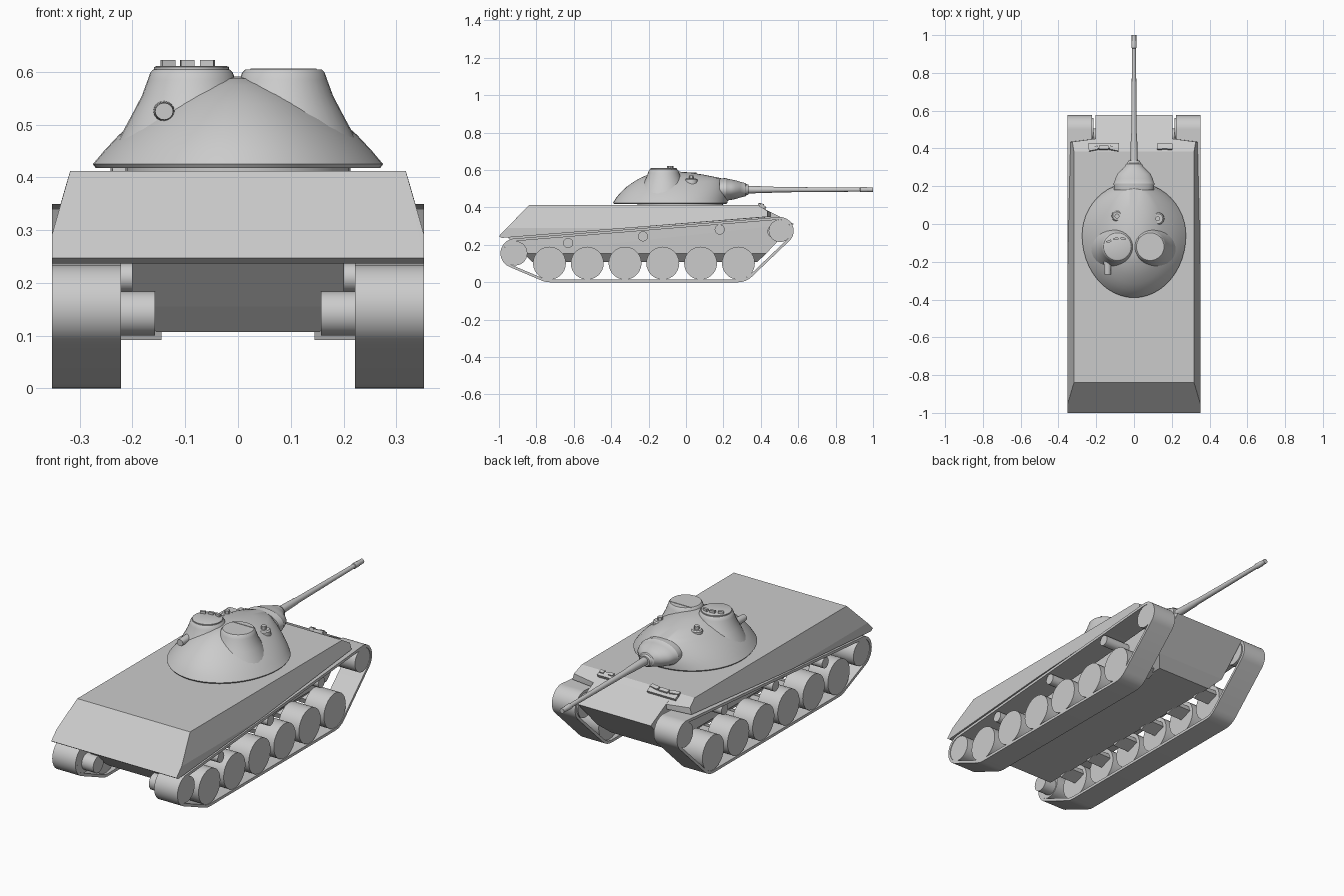
import bpy, bmesh, math
from mathutils import Vector, Matrix
from mathutils.geometry import convex_hull_2d

if "Cube" in bpy.data.objects:
    bpy.data.objects.remove(bpy.data.objects["Cube"])

TAU = 2 * math.pi


def finish(name, bm, smooth=None):
    bmesh.ops.recalc_face_normals(bm, faces=bm.faces[:])
    me = bpy.data.meshes.new(name)
    bm.to_mesh(me)
    bm.free()
    ob = bpy.data.objects.new(name, me)
    bpy.context.collection.objects.link(ob)
    if smooth:
        bpy.ops.object.select_all(action='DESELECT')
        ob.select_set(True)
        bpy.context.view_layer.objects.active = ob
        bpy.ops.object.shade_smooth_by_angle(angle=math.radians(smooth))
    return ob


def loft(name, rings, smooth=None, closed=False):
    """Skin a list of equal-length rings, capped unless closed into a loop."""
    bm = bmesh.new()
    vs = [[bm.verts.new(p) for p in r] for r in rings]
    n = len(vs[0])
    pairs = list(zip(vs, vs[1:])) + ([(vs[-1], vs[0])] if closed else [])
    for a, b in pairs:
        for i in range(n):
            j = (i + 1) % n
            bm.faces.new((a[i], a[j], b[j], b[i]))
    if not closed:
        bm.faces.new(vs[0])
        bm.faces.new(vs[-1])
    return finish(name, bm, smooth)


def lathe(name, axis, loc, profile, n=32, smooth=30):
    """Rings of (distance along axis, radius a, radius b) around an axis."""
    rings = []
    for h, ra, rb in profile:
        ring = []
        for i in range(n):
            c, s = ra * math.cos(TAU * i / n), rb * math.sin(TAU * i / n)
            p = {'x': (h, c, s), 'y': (c, h, s), 'z': (c, s, h)}[axis]
            ring.append(Vector(p) + Vector(loc))
        rings.append(ring)
    return loft(name, rings, smooth)


def disc(name, s, x0, x1, y, z, r, n=28):
    return lathe(name, 'x', (0, y, z), [(s * x0, r, r), (s * x1, r, r)], n)


def solid(name, half):
    """Convex plate body from points on one side, mirrored in x."""
    bm = bmesh.new()
    for x, y, z in half:
        bm.verts.new((x, y, z))
        bm.verts.new((-x, y, z))
    bmesh.ops.convex_hull(bm, input=bm.verts[:])
    bmesh.ops.dissolve_limit(bm, angle_limit=0.02, verts=bm.verts[:], edges=bm.edges[:])
    return finish(name, bm)


def box(name, loc, size, rz=0.0, rx=0.0):
    bm = bmesh.new()
    bmesh.ops.create_cube(bm, size=1, matrix=Matrix.Translation(loc)
                          @ Matrix.Rotation(rz, 4, 'Z') @ Matrix.Rotation(rx, 4, 'X')
                          @ Matrix.Diagonal((*size, 1)))
    return finish(name, bm)


# Hull: sloped upper body and narrower tub with nose
solid("upper_hull", [
    (.318, -.84, .412), (.318, .385, .412), (.353, -.958, .29), (.353, -1, .247),
    (.353, -.985, .237), (.353, -.31, .29), (.327, .435, .382), (.336, .435, .350),
    (.2, .452, .374), (.2, .452, .350)])
solid("lower_hull", [
    (.2, -.95, .237), (.2, -.87, .155), (.155, -.82, .107), (.155, .38, .107),
    (.2, .43, .155), (.205, .577, .312), (.205, .385, .410), (.2, -.82, .40)])

# Running gear on both sides
wheels = [-.73 + .202 * i for i in range(6)]
WZ, WR, T = .102, .088, .014
idler, sprocket = (-.913, .155, .065), (.502, .275, .060)
for s, side in ((-1, "left"), (1, "right")):
    for i, y in enumerate(wheels):
        disc(f"{side}_road_wheel_{i}", s, .235, .35, y, WZ, WR)
        # suspension arm running from hull to wheel hub
        box(f"{side}_arm_{i}", (s * .195, y + .03, .118), (.1, .07, .03), 0, .35)
    disc(f"{side}_idler", s, .222, .35, *idler)
    disc(f"{side}_idler_axle", s, .157, .225, -.90, .142, .042)
    disc(f"{side}_sprocket", s, .215, .35, *sprocket)
    disc(f"{side}_sprocket_axle", s, .157, .225, .47, .272, .035)
    for i, (y, z) in enumerate(((-.63, .21), (-.23, .245), (.18, .282))):
        disc(f"{side}_return_roller_{i}", s, .2, .345, y, z, .027, 16)

    # Track band: hull around the wheel circles
    inner, outer = [], []
    for y, z, r in (idler, sprocket, (wheels[0], WZ, WR), (wheels[-1], WZ, WR)):
        for k in range(32):
            d = Vector((math.cos(TAU * k / 32), math.sin(TAU * k / 32)))
            inner.append(Vector((y, z)) + d * r)
            outer.append(Vector((y, z)) + d * (r + T))
    idx = convex_hull_2d(outer)
    rings = []
    for pts, x in ((inner, .222), (outer, .222), (outer, .353), (inner, .353)):
        rings.append([(s * x, pts[i].x, pts[i].y) for i in idx])
    loft(f"{side}_track", rings, 30, closed=True)

# Turret ring and cast dome: egg outline shrinking with height
lathe("turret_ring", 'z', (0, -.03, 0), [(.405, .213, .228), (.42, .213, .228)], 40)
levels = [  # z, rear y, front y, half width
    (.418, -.385, .215, .270), (.425, -.390, .222, .275), (.45, -.375, .225, .254),
    (.48, -.350, .222, .226), (.51, -.318, .215, .192), (.54, -.275, .203, .152),
    (.557, -.245, .185, .125), (.575, -.205, .095, .088), (.587, -.165, .02, .052),
    (.591, -.12, -.03, .02)]
rings = []
for z, rear, front, hw in levels:
    mid = -.06
    ring = []
    for i in range(48):
        c, sn = math.cos(TAU * i / 48), math.sin(TAU * i / 48)
        ring.append((hw * c, mid + sn * ((front - mid) if sn > 0 else (mid - rear)), z))
    rings.append(ring)
loft("turret_dome", rings, 30)

# Twin hatch drums flaring into the dome
for name, x in (("left", -.088), ("right", .086)):
    lathe(f"{name}_hatch_drum", 'z', (x, -.12, 0),
          [(.46, .145, .145), (.50, .123, .123), (.53, .107, .107), (.555, .094, .094),
           (.585, .083, .083), (.599, .078, .078), (.604, .073, .073)], 32)
lathe("left_hatch_lid", 'z', (-.088, -.12, 0),
      [(.6, .071, .071), (.609, .071, .071), (.611, .066, .066)], 32)
box("right_hatch_hinge", (.086, -.077, .604), (.125, .005, .004))
for i, (x, y, a) in enumerate(((-.133, -.092, .35), (-.096, -.078, .15), (-.058, -.077, -.25))):
    box(f"hatch_periscope_{i}", (x, y, .616), (.026, .012, .013), a)

# Small dome fittings: roof periscopes and rear port
for name, x, y, z, r in (("left", -.09, .042, .552, .028), ("right", .126, .028, .535, .033)):
    lathe(f"{name}_roof_periscope_base", 'z', (x, y, z),
          [(-.03, r * 1.1, r * 1.1), (.014, r, r), (.02, r * .8, r * .8)], 20)
    lathe(f"{name}_roof_periscope_head", 'z', (x, y, z),
          [(.01, .013, .013), (.036, .013, .013)], 12)
lathe("rear_port", 'y', (-.14, -.25, .525),
      [(-.018, .017, .016), (.01, .019, .018), (.06, .021, .02)], 16)

# Mantlet and gun
lathe("mantlet", 'y', (0, 0, .495),
      [(.18, .105, .06), (.215, .108, .062), (.222, .104, .058), (.24, .1, .055),
       (.265, .088, .05), (.29, .062, .042), (.305, .048, .038), (.318, .042, .036),
       (.322, .036, .03), (.335, .03, .026)], 32)
lathe("gun_barrel", 'y', (0, 0, .495),
      [(y, r, r) for y, r in ((.3, .021), (.34, .020), (.46, .0165), (.48, .0145),
       (.93, .0105), (.932, .0135), (.965, .0135), (.97, .012), (1.0, .012))], 20)

# Driver vision blocks on the front deck
for i, (x, y, a) in enumerate(((-.215, .398, .2), (-.16, .404, 0), (-.105, .398, -.2))):
    box(f"deck_vision_block_{i}", (x, y, .410), (.05, .02, .022), a, -.3)
box("deck_vision_plate", (-.16, .412, .399), (.16, .03, .02), 0, -.45)
box("right_vision_plate", (.163, .408, .403), (.08, .03, .022), 0, -.45)
for i, x in enumerate((.137, .189)):
    box(f"right_vision_block_{i}", (x, .403, .411), (.024, .018, .02), 0, -.3)
